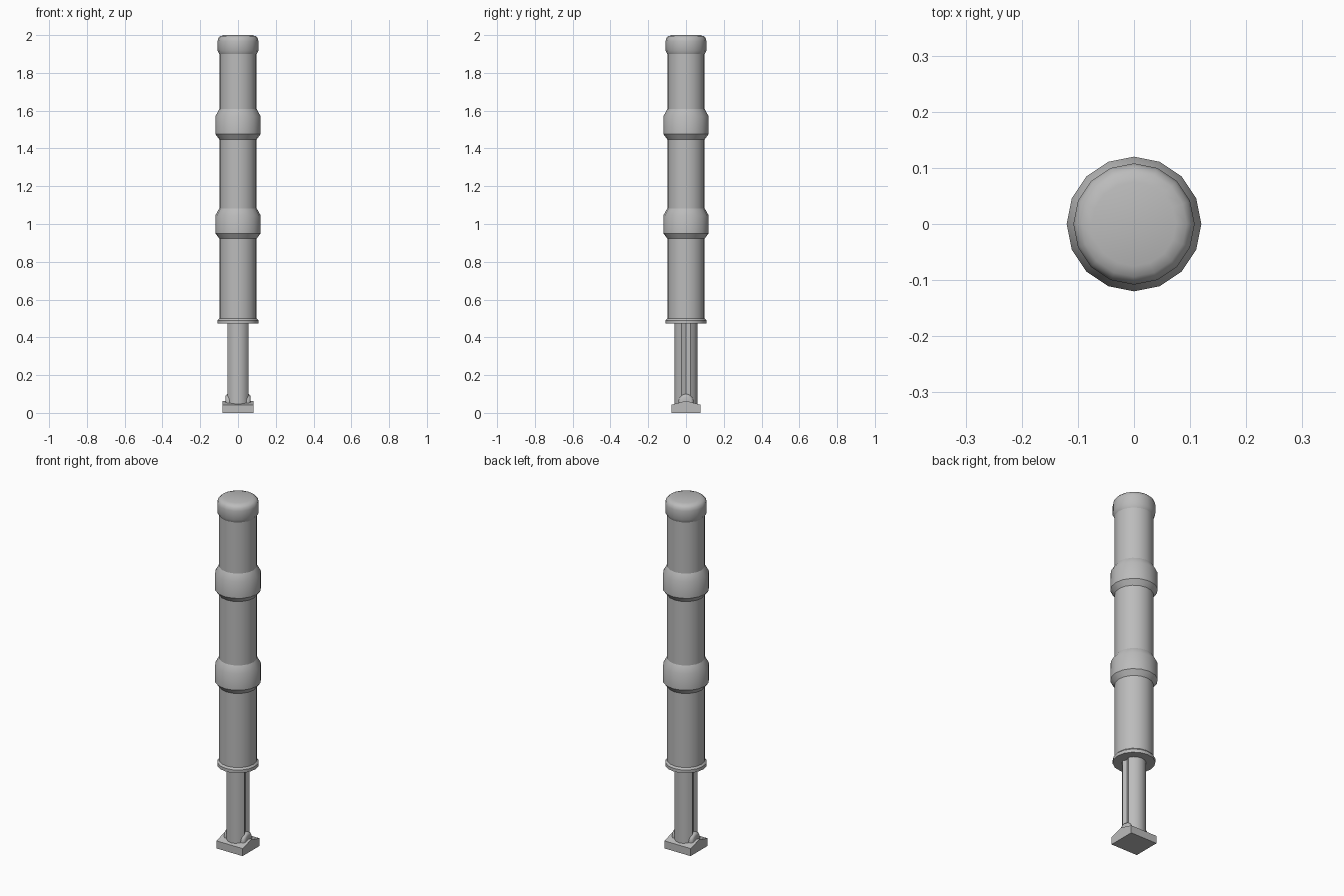
import bpy, bmesh, math

cube = bpy.data.objects.get("Cube")
if cube:
    bpy.data.objects.remove(cube, do_unlink=True)

grey = bpy.data.materials.new("plain grey")
grey.use_nodes = True
GREY = (0.5, 0.5, 0.5, 1)
grey.diffuse_color = GREY
grey.node_tree.nodes["Principled BSDF"].inputs["Base Color"].default_value = GREY


def finish(name, bm, angle=30):
    """Turn a bmesh into a named, shaded object."""
    bmesh.ops.recalc_face_normals(bm, faces=bm.faces)
    me = bpy.data.meshes.new(name)
    bm.to_mesh(me)
    bm.free()
    me.materials.append(grey)
    ob = bpy.data.objects.new(name, me)
    bpy.context.collection.objects.link(ob)
    bpy.ops.object.select_all(action='DESELECT')
    ob.select_set(True)
    bpy.context.view_layer.objects.active = ob
    bpy.ops.object.shade_smooth_by_angle(angle=math.radians(angle))
    return ob


def stack(name, rings, angle=30):
    """Join rings of points into a closed solid."""
    bm = bmesh.new()
    loops = [[bm.verts.new(p) for p in ring] for ring in rings]
    n = len(loops[0])
    for a, b in zip(loops, loops[1:]):
        for i in range(n):
            j = (i + 1) % n
            bm.faces.new((a[i], a[j], b[j], b[i]))
    bm.faces.new(loops[0])
    bm.faces.new(loops[-1])
    return finish(name, bm, angle)


def turned(name, profile, sides=16, angle=30):
    """Lathe a (radius, height) profile around z."""
    steps = [2 * math.pi * i / sides for i in range(sides)]
    return stack(name, [[(r * math.cos(t), r * math.sin(t), z) for t in steps]
                        for r, z in profile], angle)


# Outer tube and its end pieces
turned("outer_tube", [(0.099, 0.48), (0.099, 1.95)])
turned("end_cap", [(0.099, 1.90), (0.108, 1.918), (0.108, 1.968), (0.104, 1.984),
                   (0.094, 1.994), (0.075, 2.0)], angle=50)
turned("bottom_flange", [(0.108, 0.472), (0.108, 0.49), (0.099, 0.5)])

# Two chamfered collars
for name, z in (("lower_collar", 0.923), ("upper_collar", 1.448)):
    turned(name, [(0.099, z), (0.12, z + 0.028), (0.12, z + 0.122), (0.099, z + 0.16)])

# Inner rod with a groove down each x side
section = []
for i in range(16):
    t = math.pi * i / 8
    r = 0.046 if i % 8 == 0 else 0.061
    section.append((r * math.cos(t), r * math.sin(t)))
stack("inner_rod", [[(x, y, z) for x, y in section] for z in (0.04, 0.475)])

# Foot plate with a gently ridged top
gable = [(-0.077, 0), (0.077, 0), (0.077, 0.043), (0, 0.064), (-0.077, 0.043)]
stack("foot_plate", [[(x, y, z) for y, z in gable] for x in (-0.083, 0.083)], angle=5)

# Rounded lugs either side of the rod
arch = [(math.cos(math.pi * i / 10), math.sin(math.pi * i / 10)) for i in range(11)]
for name, s in (("left_lug", 1), ("right_lug", -1)):
    rings = []
    for x, r in ((0.036, 0.036), (0.042, 0.04), (0.056, 0.04), (0.064, 0.034), (0.067, 0.026)):
        ring = [(s * x, r * c, 0.06 + r * h) for c, h in arch]
        rings.append(ring + [(s * x, -r, 0.04), (s * x, r, 0.04)])
    stack(name, rings, angle=40)
